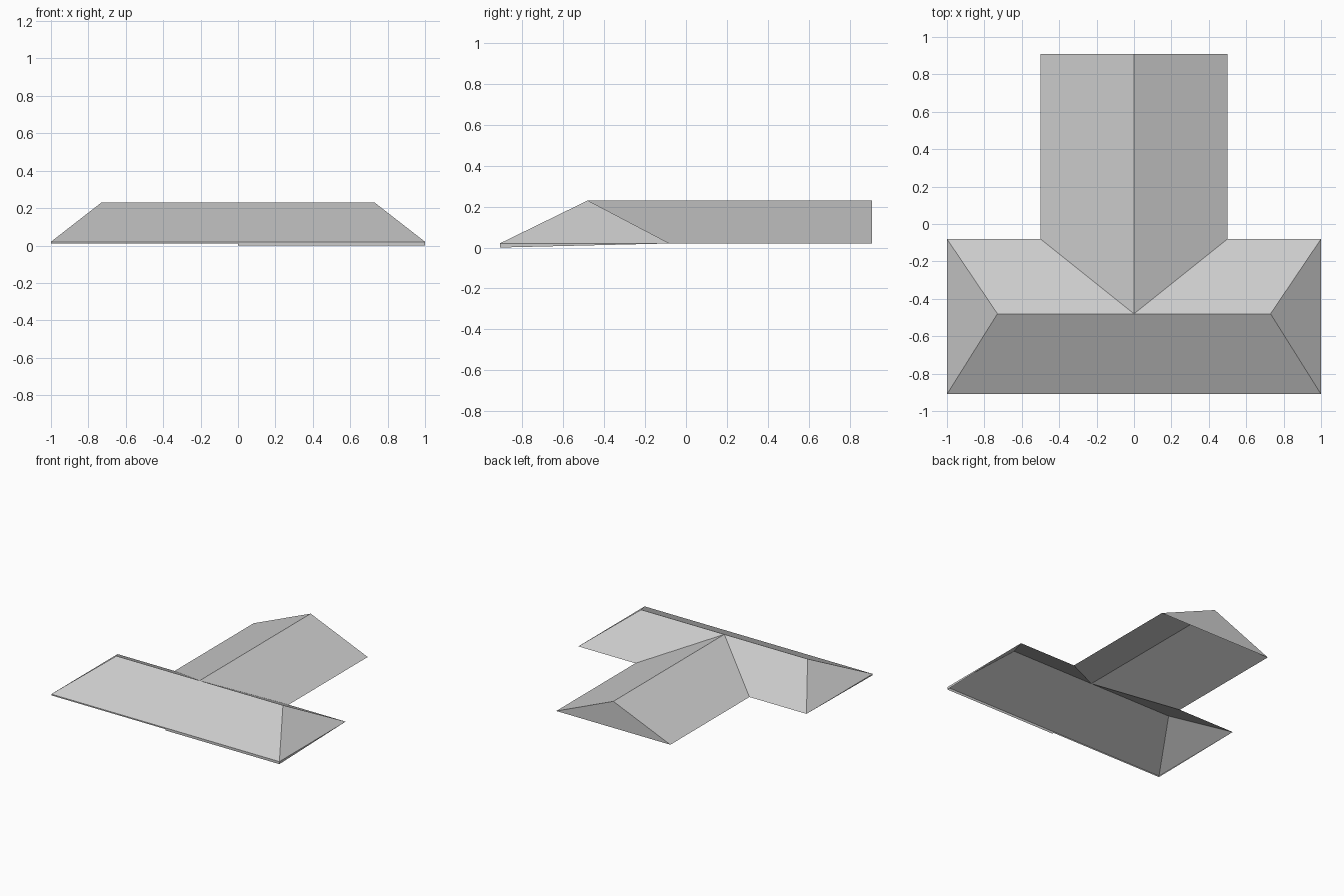
import bpy

if "Cube" in bpy.data.objects:
    bpy.data.objects.remove(bpy.data.objects["Cube"])

EAVE, RIDGE = 0.02, 0.23
FRONT, RIDGE_Y, BACK, END = -0.91, -0.48, -0.08, 0.91
HALF, HIP, WING = 1.0, 0.73, 0.5


def make_part(name, polygons, mirror=False):
    verts, faces = [], []
    for poly in polygons:
        for p in poly:
            if p not in verts:
                verts.append(p)
        faces.append([verts.index(p) for p in poly])
    mesh = bpy.data.meshes.new(name)
    mesh.from_pydata(verts, [], faces)
    obj = bpy.data.objects.new(name, mesh)
    bpy.context.collection.objects.link(obj)
    if mirror:
        obj.modifiers.new("Mirror", 'MIRROR').use_clip = True
    return obj


# Shared corners of the right half
crossing = (0, RIDGE_Y, RIDGE)
hip_top = (HIP, RIDGE_Y, RIDGE)
front_mid = (0, FRONT, EAVE)
front_corner = (HALF, FRONT, EAVE)
back_corner = (HALF, BACK, EAVE)
valley_foot = (WING, BACK, EAVE)
wing_corner = (WING, END, EAVE)
gable_top = (0, END, RIDGE)

# Hipped main roof: front slope, hip end, back slope cut by the valley
make_part("main_roof", [
    (front_mid, front_corner, hip_top, crossing),
    (front_corner, back_corner, hip_top),
    (hip_top, back_corner, valley_foot, crossing),
], mirror=True)

# Rear wing roof running into the main ridge
make_part("wing_roof", [(crossing, valley_foot, wing_corner, gable_top)], mirror=True)

# Vertical gable closing the rear wing
make_part("gable_wall", [((-WING, END, EAVE), gable_top, wing_corner)])

# Thin fascia under the front eave, tapering out along the hip ends
for name, s, low in (("fascia_right", 1, 0.0), ("fascia_left", -1, 0.01)):
    front = [(0, FRONT, low), (s * HALF, FRONT, low), (s * HALF, FRONT, EAVE), front_mid]
    side = [(s * HALF, FRONT, low), (s * HALF, BACK, EAVE), (s * HALF, FRONT, EAVE)]
    make_part(name, [front[::s], side[::s]])
